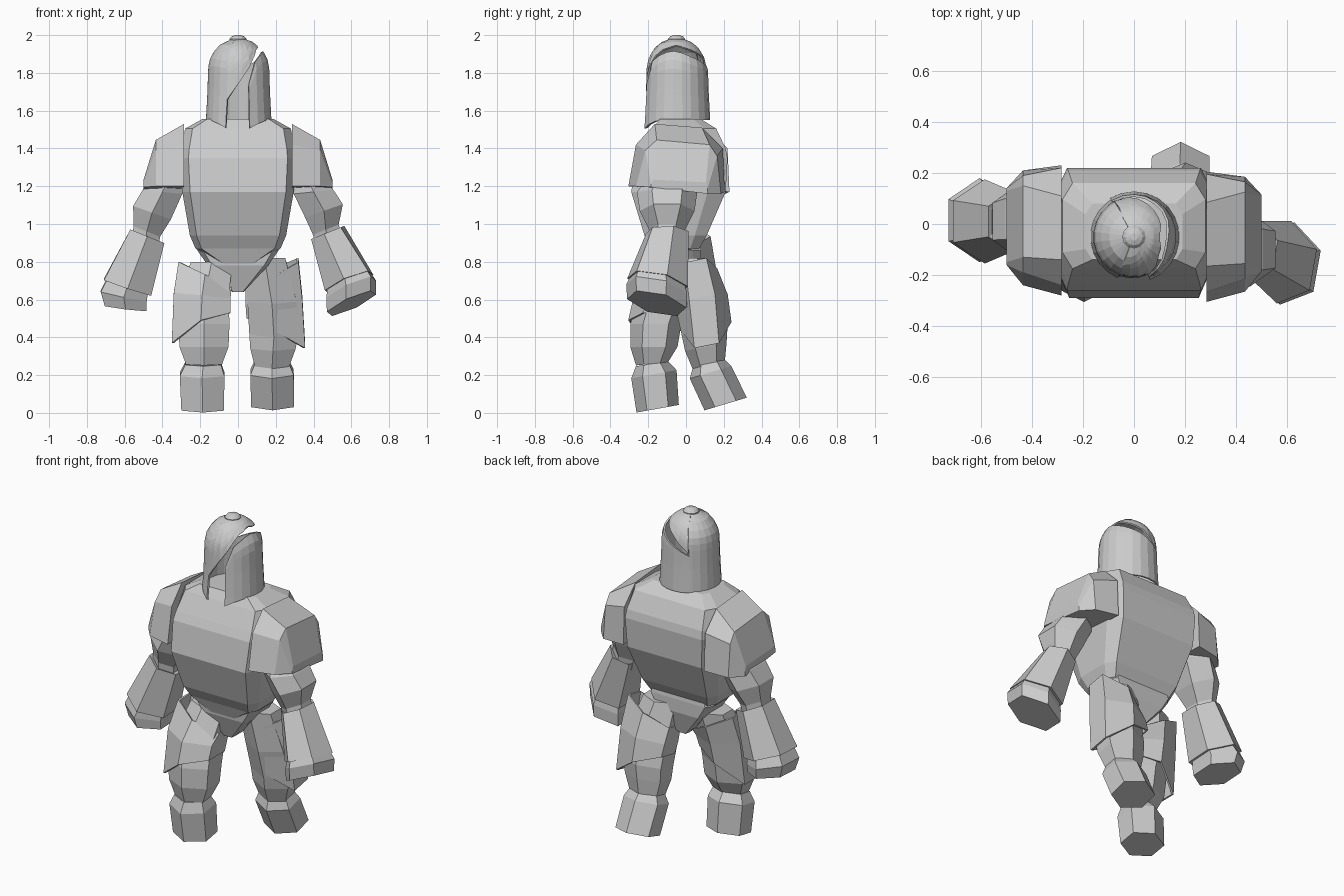
import bpy, bmesh, math
from mathutils import Vector

cube = bpy.data.objects.get("Cube")
if cube:
    bpy.data.objects.remove(cube, do_unlink=True)

grey = bpy.data.materials.new("plain grey")
grey.use_nodes = True
grey.diffuse_color = (0.6, 0.6, 0.6, 1)
grey.node_tree.nodes["Principled BSDF"].inputs["Base Color"].default_value = (0.6, 0.6, 0.6, 1)


def loft(name, rings, closed=True, caps=True, thickness=0):
    """Skin a row of equal point rings into one object."""
    bm = bmesh.new()
    rows = [[bm.verts.new(p) for p in ring] for ring in rings]
    n = len(rows[0])
    for a, b in zip(rows, rows[1:]):
        for i in range(n if closed else n - 1):
            j = (i + 1) % n
            bm.faces.new((a[i], a[j], b[j], b[i]))
    if caps:
        bm.faces.new(rows[0])
        bm.faces.new(rows[-1])
    bmesh.ops.remove_doubles(bm, verts=bm.verts, dist=0.0005)
    bmesh.ops.recalc_face_normals(bm, faces=bm.faces)
    mesh = bpy.data.meshes.new(name)
    bm.to_mesh(mesh)
    bm.free()
    mesh.materials.append(grey)
    ob = bpy.data.objects.new(name, mesh)
    bpy.context.collection.objects.link(ob)
    if thickness:
        mod = ob.modifiers.new("thickness", 'SOLIDIFY')
        mod.thickness = thickness
        mod.offset = 0


def hexagon(x, y, z, w, d, sx=0, sy=0, bend=0, yaw=0):
    """Six-sided ring, half width w, half depth d, tilted by slopes and bent in x."""
    pts = []
    for k in range(6):
        a = math.radians(60 * k + 90 + yaw)
        dx, dy = w / 0.866 * math.cos(a), d * math.sin(a)
        pts.append(Vector((x + dx, y + dy, z + sx * dx + sy * dy + bend * abs(dx))))
    return pts


def hexes(name, rows, yaw=0, **kw):
    loft(name, [hexagon(*r, yaw=yaw) for r in rows], **kw)


def octagon(z, w, front, back):
    """Chamfered rectangle ring."""
    mid, d = (front + back) / 2, (back - front) / 2
    shape = [(1, .62), (.86, 1), (-.86, 1), (-1, .62), (-1, -.62), (-.86, -1), (.86, -1), (1, -.62)]
    return [Vector((w * u, mid + d * v, z)) for u, v in shape]


# Torso and pelvis
loft("torso", [octagon(1.555, .19, -.14, .08), octagon(1.505, .28, -.175, .16),
               octagon(1.4, .30, -.235, .21), octagon(1.35, .305, -.26, .22),
               octagon(1.17, .295, -.29, .21), octagon(.94, .255, -.22, .11),
               octagon(.87, .225, -.18, .07), octagon(.79, .09, -.15, .05)])
loft("pelvis", [octagon(.93, .19, -.15, .07), octagon(.86, .215, -.155, .08),
                octagon(.78, .16, -.15, .08), octagon(.64, .03, -.1, .04)])

# Shoulder pads: three cross-sections going outward
for side, name, dy in ((1, "left", -.015), (-1, "right", .01)):
    inner = [(-.29, 1.2), (-.25, 1.42), (-.15, 1.53), (.1, 1.51), (.21, 1.40), (.22, 1.17)]
    middle = [(-.25, 1.2), (-.2, 1.39), (-.14, 1.445), (.14, 1.42), (.18, 1.36), (.2, 1.16)]
    outer = [(-.17, 1.195), (-.17, 1.21), (-.16, 1.235), (.12, 1.22), (.13, 1.19), (.13, 1.16)]
    loft(name + "_shoulder_pad",
         [[Vector((side * x, y + dy, z)) for y, z in sec]
          for x, sec in ((.285, inner), (.435, middle), (.5, outer))])

# Arms, each posed differently
hexes("left_upper_arm", [(.34, -.06, 1.3, .05, .1), (.4, -.1, 1.17, .105, .16, .1),
                         (.455, -.1, 1.07, .1, .145, .35), (.465, -.1, .97, .068, .095, .4),
                         (.48, -.1, .91, .07, .09, .4)])
hexes("left_gauntlet", [(.475, -.1, .94, .06, .09, .4), (.475, -.1, .955, .08, .115, .4),
                        (.588, -.15, .69, .117, .165, .4, -.2)], yaw=-12)
hexes("left_hand", [(.585, -.15, .72, .1, .14, .4, -.2), (.60, -.155, .655, .12, .165, .42, -.22),
                    (.6, -.155, .58, .118, .16, .43, -.22)], yaw=-12)
hexes("right_upper_arm", [(-.34, .02, 1.3, .05, .1), (-.4, .02, 1.17, .105, .16, -.1),
                          (-.455, .01, 1.06, .1, .145, -.35), (-.483, .01, .96, .07, .095, -.4),
                          (-.49, .01, .9, .07, .09, -.4)])
hexes("right_gauntlet", [(-.48, .01, .92, .065, .09, -.4), (-.48, .01, .935, .09, .12, -.4),
                         (-.585, .01, .665, .125, .165, -.33, .05)])
hexes("right_hand", [(-.58, .01, .69, .105, .14, -.33, .05), (-.605, .015, .62, .122, .165, -.2, .05),
                     (-.595, .015, .555, .11, .15, -.12, .05)])

# Legs: the left one trails, the right one leads
hexes("left_leg", [(.14, .01, .82, .11, .1), (.18, .06, .6, .13, .12, 0, .2), (.19, .1, .43, .13, .12, 0, .25),
                   (.185, .105, .35, .12, .11, 0, .2), (.18, .12, .25, .09, .085, 0, .2)])
hexes("left_boot", [(.18, .12, .27, .09, .08, 0, .2), (.18, .13, .215, .115, .11, 0, .3),
                    (.183, .21, .047, .113, .112, 0, .3)])
hexes("left_thigh_plate", [(.18, .05, .74, .135, .11, .5, .2), (.19, .085, .6, .145, .13, .1, .2),
                           (.2, .11, .455, .15, .125, -.53, .2, -.13)], caps=False, thickness=.012)
hexes("right_leg", [(-.14, -.05, .8, .11, .1), (-.18, -.12, .6, .13, .14), (-.18, -.16, .47, .135, .135),
                    (-.18, -.17, .35, .13, .125), (-.18, -.18, .26, .095, .085, 0, .1)])
hexes("right_boot", [(-.185, -.18, .26, .095, .085, 0, .15), (-.19, -.17, .205, .118, .12, 0, .18),
                     (-.187, -.15, .022, .113, .112, 0, .18)])
hexes("right_thigh_plate", [(-.175, -.07, .73, .135, .125, -.5), (-.19, -.12, .62, .145, .15, -.1),
                            (-.195, -.15, .49, .15, .15, .53, 0, -.27)], caps=False, thickness=.012)

# Helmet: a bell with a slanting slit and a raised face plate
PROFILE = [(1.45, .174), (1.55, .166), (1.7, .158), (1.83, .154), (1.88, .143), (1.93, .112), (1.96, .075), (1.98, .02)]


def blend(keys, a):
    for (a0, z0), (a1, z1) in zip(keys, keys[1:]):
        if a <= a1:
            return z0 + (z1 - z0) * (a - a0) / (a1 - a0)
    return keys[-1][1]


def hem(a):
    return 1.55 - .06 * max(0, -math.sin(math.radians(a))) ** 5


def slit(a):
    """Lower edge of the dome: slanted over the face plate, the hem elsewhere."""
    if a == -112 or a > 118:
        return hem(a)
    return blend([(-110, 1.66), (-75, 1.8), (-45, 1.915), (0, 1.945), (45, 1.915), (80, 1.88), (118, 1.79)], a)


def plate_top(a):
    return blend([(-70, 1.74), (-55, 1.86), (-30, 1.905), (0, 1.915), (40, 1.875), (80, 1.83), (122, 1.77)], a)


def crown(a):
    return 1.98


def shell(name, angles, low, high, grow, rows):
    rings = []
    for i in range(rows + 1):
        ring = []
        for a in angles:
            z = low(a) + (high(a) - low(a)) * i / rows
            r = blend(PROFILE, z) + grow
            t = math.radians(a)
            ring.append(Vector((r * math.cos(t), -.05 + r * math.sin(t), z)))
        rings.append(ring)
    loft(name, rings, closed=False, caps=False, thickness=.01)


shell("helmet_dome", [-112, -110, *range(-97, 113, 15), 118, 120, *range(128, 249, 15)], slit, crown, 0, 12)
shell("helmet_face_plate", range(-70, 123, 16), hem, plate_top, .007, 8)

# Rounded knob on the crown
knob = [(1.96, .046), (1.98, .046), (1.993, .034), (2.0, .015)]
loft("helmet_knob", [[Vector((r * math.cos(k * math.pi / 6), -.05 + r * math.sin(k * math.pi / 6), z))
                      for k in range(12)] for z, r in knob])
